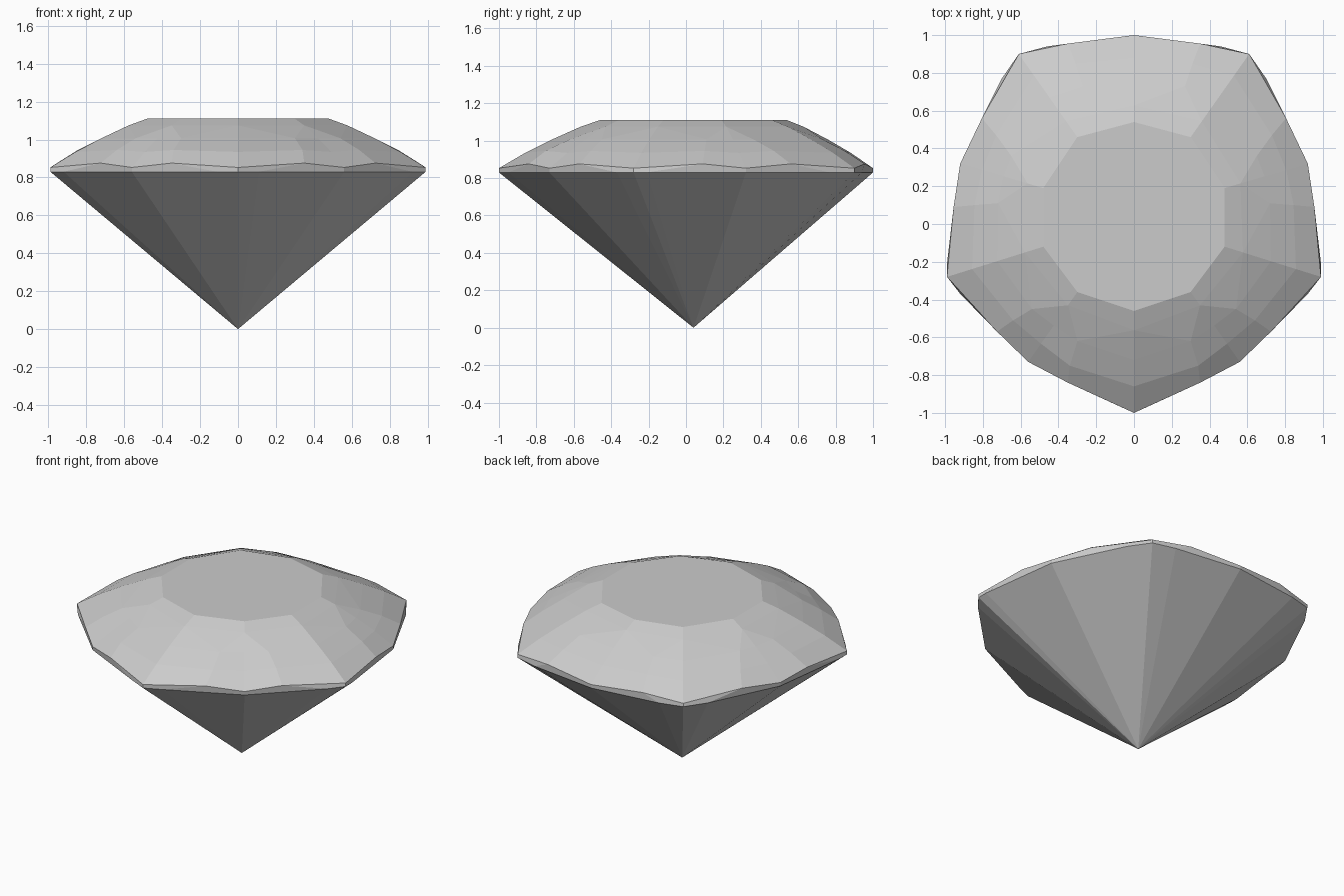
import bpy
import bmesh
from mathutils import Vector

cube = bpy.data.objects.get("Cube")
if cube:
    bpy.data.objects.remove(cube)

stone = bpy.data.materials.new("pale_grey_stone")
stone.use_nodes = True
COLOUR = (0.6, 0.6, 0.6, 1)
stone.diffuse_color = COLOUR
stone.node_tree.nodes["Principled BSDF"].inputs["Base Color"].default_value = COLOUR


def ring(half, z, on_axis):
    """Mirror half an outline (front to back along +x) into a closed ring."""
    rest = half[1:-1] if on_axis else half
    points = half + [(-x, y) for x, y in reversed(rest)]
    return [Vector((x, y, z)) for x, y in points]


def build(name, faces):
    """Make a flat-shaded object from lists of corner points."""
    bm = bmesh.new()
    for points in faces:
        bm.faces.new([bm.verts.new(p) for p in points])
    bmesh.ops.remove_doubles(bm, verts=bm.verts[:], dist=0.0005)
    mesh = bpy.data.meshes.new(name)
    bm.to_mesh(mesh)
    bm.free()
    mesh.materials.append(stone)
    bpy.context.collection.objects.link(bpy.data.objects.new(name, mesh))


# Outlines of the table and the girdle
table = ring([(0, -.46), (.30, -.36), (.48, -.12), (.48, .19), (.30, .46), (0, .54)], 1.11, True)
rim_half = [(0, -1), (.56, -.73), (.99, -.28), (.92, .32), (.61, .90), (0, 1)]
rim_top = ring(rim_half, .853, True)
rim_low = ring(rim_half, .83, True)
bend = ring([(.11, -.95), (.92, -.37), (.99, -.21), (.70, .77), (.46, .94)], .83, False)
peak = ring([(.35, -.84), (.725, -.57), (.955, .09), (.805, .56), (.35, .955)], .876, False)

# Curved crown: corner columns and the columns between them
corner = [table]
for t, z in ((.19, 1.075), (.48, 1.005), (.74, .935)):
    level = [a.lerp(b, t) for a, b in zip(table, rim_top)]
    corner.append([Vector((p.x, p.y, z)) for p in level])
corner.append(rim_top)
middle = {
    2: ring([(.30, -.62), (.54, -.45), (.72, .11), (.65, .36), (.27, .73)], 1.007, False),
    3: ring([(.34, -.75), (.64, -.51), (.845, .10), (.73, .47), (.31, .85)], .945, False),
    4: peak,
}

crown, girdle, pavilion = [table], [], []
tip = Vector((0, .04, 0))
for i in range(len(table)):
    j = (i + 1) % len(table)
    # Crown facets
    c1, m2 = corner[1], middle[2][i]
    crown += [
        (table[j], table[i], c1[i], c1[j]),
        (c1[j], c1[i], m2),
        (c1[i], corner[2][i], m2),
        (c1[j], m2, corner[2][j]),
    ]
    for k in (2, 3):
        a, b = corner[k], corner[k + 1]
        m, n = middle[k][i], middle[k + 1][i]
        crown += [(a[i], b[i], n, m), (m, n, b[j], a[j])]
    # Thin girdle band
    girdle += [
        (rim_low[i], bend[i], peak[i], rim_top[i]),
        (bend[i], rim_low[j], rim_top[j], peak[i]),
    ]
    # Pavilion facets meeting at the tip
    pavilion += [(bend[i], rim_low[i], tip), (rim_low[j], bend[i], tip)]

build("crown", crown)
build("girdle", girdle)
build("pavilion", pavilion)
